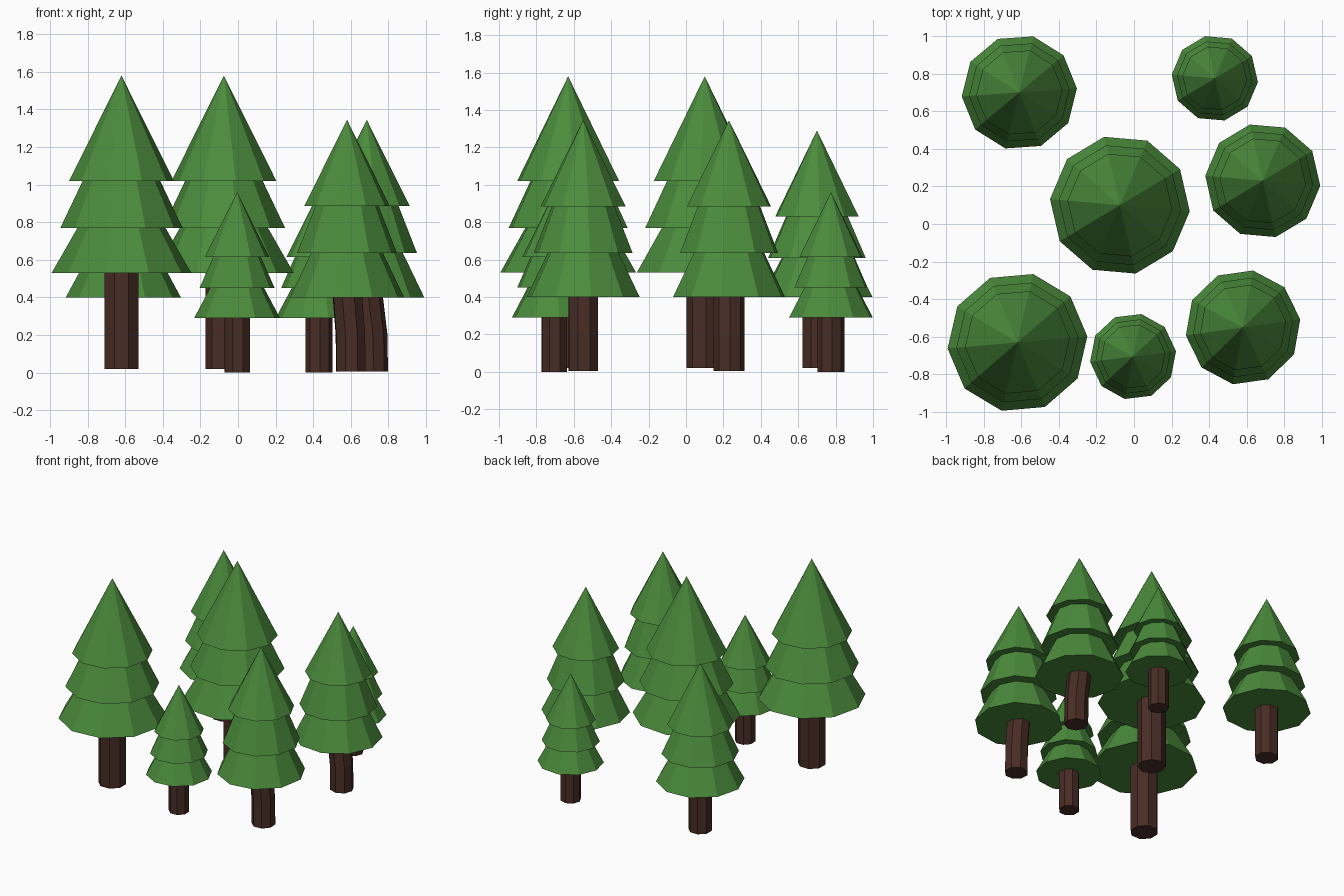
import bpy, bmesh
from math import sin, cos, radians

if "Cube" in bpy.data.objects:
    bpy.data.objects.remove(bpy.data.objects["Cube"])


def material(name, rgb):
    m = bpy.data.materials.new(name)
    m.diffuse_color = (*rgb, 1)
    m.use_nodes = True
    m.node_tree.nodes["Principled BSDF"].inputs["Base Color"].default_value = m.diffuse_color
    return m


green = material("needle_green", (0.07, 0.26, 0.045))
brown = material("bark_brown", (0.065, 0.026, 0.018))


def loft(name, rings, sides, turn, mat):
    """Flat-shaded closed skin through rings of (x, y, z, radius); radius 0 is a tip."""
    bm = bmesh.new()
    loops = []
    for x, y, z, r in rings:
        if r == 0:
            loops.append([bm.verts.new((x, y, z))])
        else:
            a = [radians(turn + 360 * i / sides) for i in range(sides)]
            loops.append([bm.verts.new((x + r * cos(t), y + r * sin(t), z)) for t in a])
    for low, high in zip(loops, loops[1:]):
        for i in range(sides):
            j = (i + 1) % sides
            if len(high) == 1:
                bm.faces.new((low[i], low[j], high[0]))
            else:
                bm.faces.new((low[i], low[j], high[j], high[i]))
    for cap in (loops[0], loops[-1]):
        if len(cap) > 1:
            bm.faces.new(cap)
    bmesh.ops.recalc_face_normals(bm, faces=bm.faces)
    me = bpy.data.meshes.new(name)
    bm.to_mesh(me)
    bm.free()
    me.materials.append(mat)
    ob = bpy.data.objects.new(name, me)
    bpy.context.collection.objects.link(ob)


def tree(name, x, y, radius, tiers, turn, trunk_r, base, bend):
    z0, z1, z2, tip = tiers
    # three stacked skirts with flat undersides
    skirt = [(z0, 1), (z1, 0.63), (z1, 0.875), (z2, 0.555), (z2, 0.75), (tip, 0)]
    loft(name + "_foliage", [(x, y, z, radius * f) for z, f in skirt], 10, turn, green)
    # trunk with a slight kink halfway up
    loft(name + "_trunk",
         [(x + bend, y, base, trunk_r),
          (x + bend * 0.9, y, base + (z0 - base) * 0.5, trunk_r),
          (x, y, z0 + 0.03, trunk_r)], 8, turn + 18, brown)


BIG = (0.53, 0.77, 1.02, 1.58)
MID = (0.40, 0.635, 0.885, 1.345)
LOW = (0.40, 0.61, 0.83, 1.29)
SMALL = (0.29, 0.45, 0.615, 0.96)

tree("front_left_tree", -0.62, -0.63, 0.373, BIG, 5, 0.098, 0.02, 0)
tree("centre_tree", -0.075, 0.10, 0.373, BIG, 31, 0.098, 0.02, 0)
tree("back_left_tree", -0.61, 0.70, 0.307, LOW, 4, 0.083, 0.02, 0)
tree("back_right_tree", 0.43, 0.775, 0.23, SMALL, 31, 0.072, 0, 0)
tree("right_tree", 0.685, 0.23, 0.307, MID, 31, 0.083, 0.005, 0.03)
tree("front_right_tree", 0.58, -0.55, 0.307, MID, 8, 0.083, 0.005, 0.02)
tree("front_small_tree", -0.005, -0.705, 0.23, SMALL, 7, 0.072, 0, 0)
